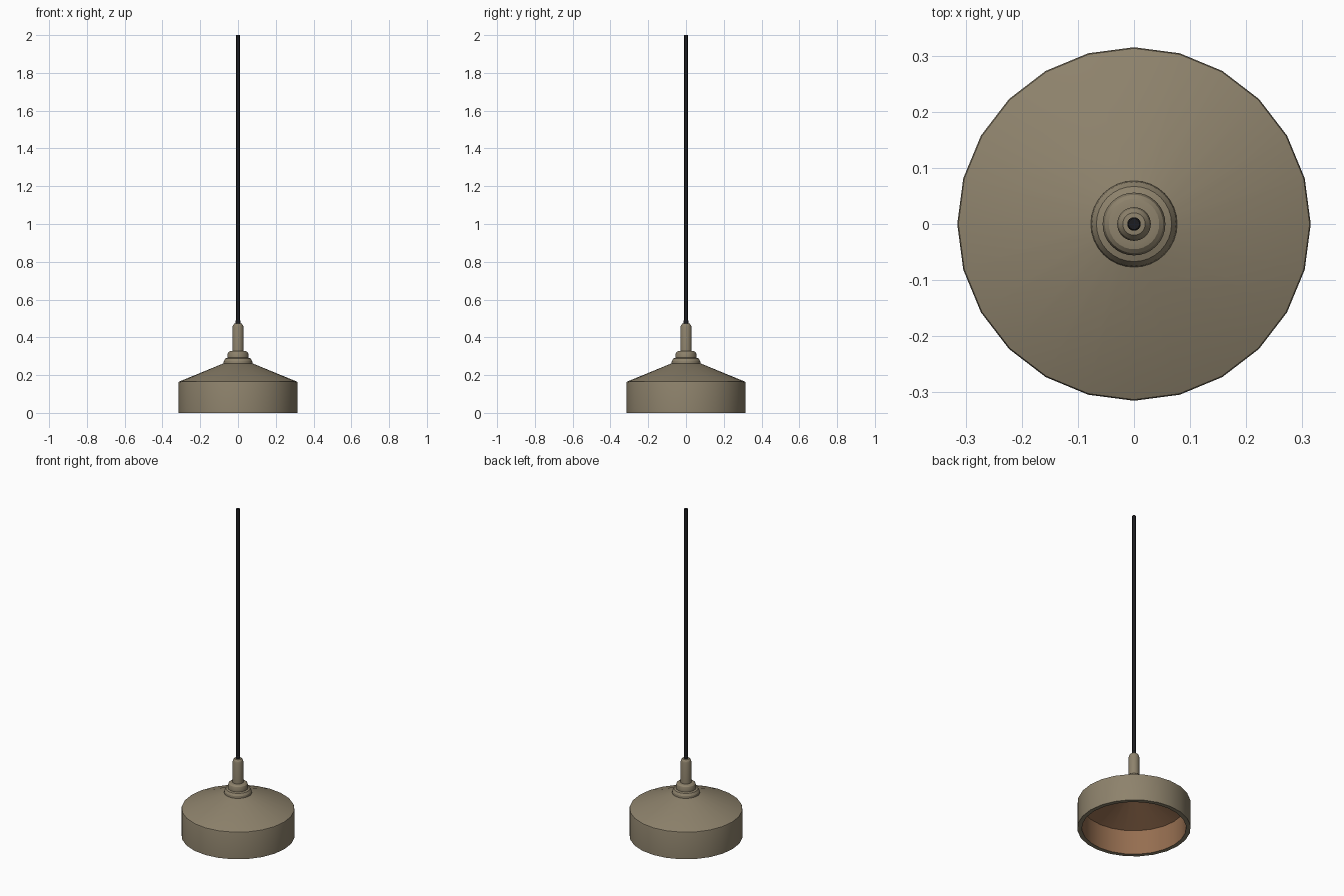
import bpy, bmesh, math

if "Cube" in bpy.data.objects:
    bpy.data.objects.remove(bpy.data.objects["Cube"])


def mat(name, rgb):
    m = bpy.data.materials.new(name)
    m.diffuse_color = (*rgb, 1)
    m.use_nodes = True
    m.node_tree.nodes["Principled BSDF"].inputs["Base Color"].default_value = m.diffuse_color
    return m


OLIVE = mat("olive_bronze", (0.27, 0.225, 0.15))
COPPER = mat("copper_lining", (0.30, 0.155, 0.08))
BLACK = mat("black_cord", (0.012, 0.012, 0.014))


def lathe(name, profile, sides, mats, inner_from=None):
    """Revolve (radius, z) points around z; radius 0 makes a pole."""
    bm = bmesh.new()
    rings = []
    for r, z in profile:
        if r == 0:
            rings.append([bm.verts.new((0, 0, z))] * sides)
        else:
            rings.append([bm.verts.new((r * math.cos(2 * math.pi * i / sides),
                                        r * math.sin(2 * math.pi * i / sides), z))
                          for i in range(sides)])
    for k in range(len(rings) - 1):
        a, b = rings[k], rings[k + 1]
        for i in range(sides):
            j = (i + 1) % sides
            quad = list(dict.fromkeys((a[i], a[j], b[j], b[i])))
            f = bm.faces.new(quad)
            if inner_from is not None and k >= inner_from:
                f.material_index = 1
    bmesh.ops.recalc_face_normals(bm, faces=bm.faces)
    me = bpy.data.meshes.new(name)
    bm.to_mesh(me)
    bm.free()
    for m in mats:
        me.materials.append(m)
    ob = bpy.data.objects.new(name, me)
    bpy.context.collection.objects.link(ob)
    bpy.context.view_layer.objects.active = ob
    ob.select_set(True)
    bpy.ops.object.shade_smooth_by_angle(angle=math.radians(20))
    ob.select_set(False)
    return ob


# Shade: outer skin, rim, then copper lining
lathe("shade", [(0, 0.27), (0.07, 0.265), (0.313, 0.165), (0.315, 0.158),
                (0.315, 0), (0.29, 0), (0.29, 0.15), (0.06, 0.245), (0, 0.245)],
      24, [OLIVE, COPPER], inner_from=5)

# Stepped collar and socket sleeve
lathe("collar", [(0, 0.25), (0.075, 0.25), (0.077, 0.262), (0.075, 0.275), (0.067, 0.288),
                 (0.056, 0.292), (0.056, 0.308), (0.052, 0.32), (0.045, 0.326),
                 (0.035, 0.328), (0, 0.328)], 32, [OLIVE])
lathe("socket_sleeve", [(0, 0.31), (0.03, 0.31), (0.03, 0.452), (0.027, 0.463),
                        (0.02, 0.472), (0, 0.474)], 32, [OLIVE])

# Cord with its strain relief
lathe("strain_relief", [(0, 0.46), (0.012, 0.46), (0.012, 0.488), (0.009, 0.493),
                        (0, 0.493)], 16, [BLACK])
lathe("cord", [(0, 0.46), (0.01, 0.46), (0.01, 2.0), (0, 2.0)], 16, [BLACK])
